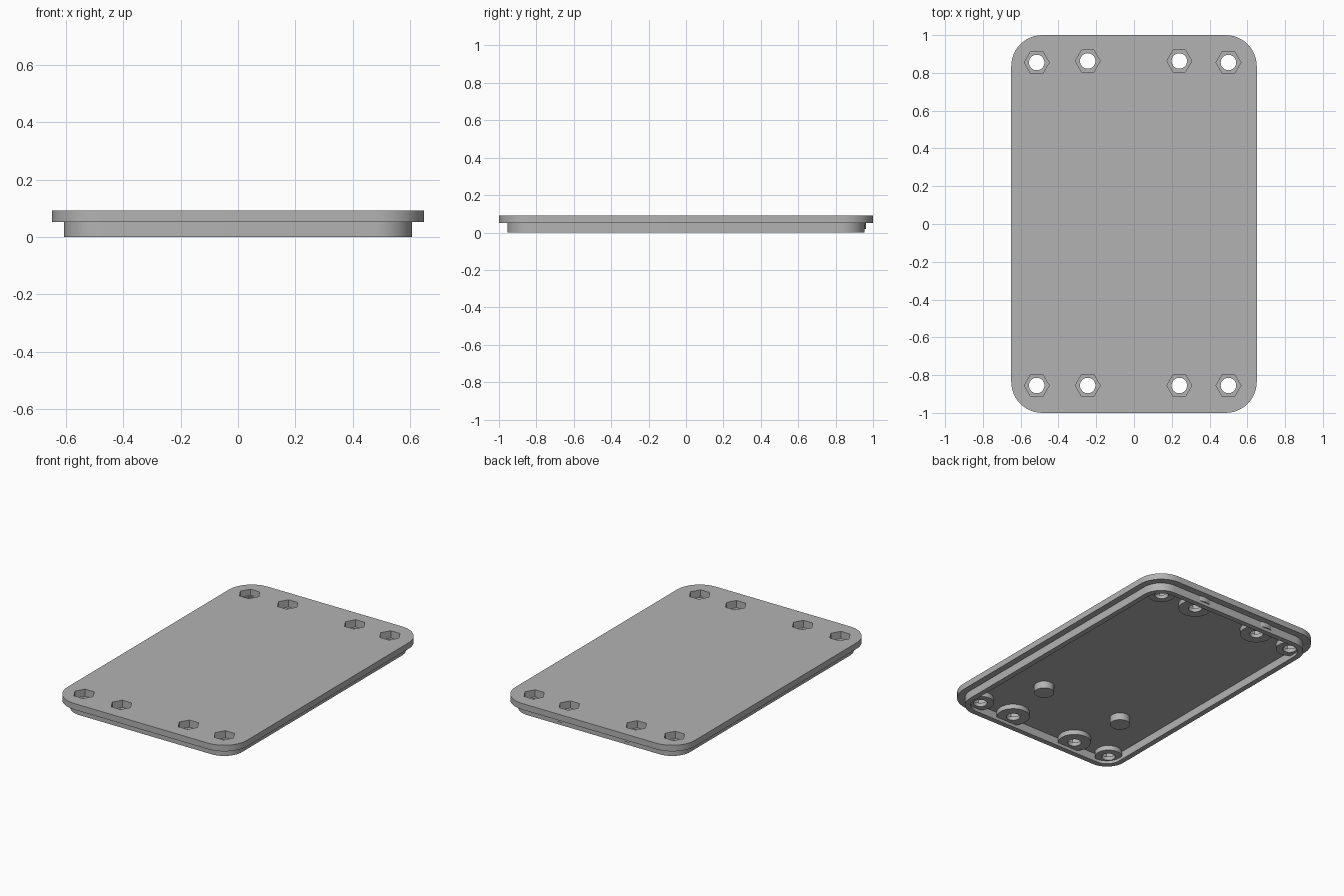
import bpy, bmesh
from math import sin, cos, pi

cube = bpy.data.objects.get("Cube")
if cube:
    bpy.data.objects.remove(cube, do_unlink=True)

grey = bpy.data.materials.new("plain_grey")
grey.use_nodes = True
grey.diffuse_color = (0.45, 0.45, 0.45, 1)
grey.node_tree.nodes["Principled BSDF"].inputs["Base Color"].default_value = (0.45, 0.45, 0.45, 1)

PLATE_TOP, PLATE_BASE = 0.092, 0.052
SCREWS = [(x, y) for x, y in ((-0.515, 0.855), (0.5, 0.855), (-0.245, 0.863), (0.24, 0.863),
                              (-0.515, -0.855), (0.5, -0.855), (-0.245, -0.855), (0.24, -0.855))]


def rounded(hx, hy, r, steps=12):
    """Outline of a rectangle with rounded corners."""
    pts = []
    for i, (sx, sy) in enumerate(((1, 1), (-1, 1), (-1, -1), (1, -1))):
        for k in range(steps + 1):
            a = (i + k / steps) * pi / 2
            pts.append((sx * (hx - r) + r * cos(a), sy * (hy - r) + r * sin(a)))
    return pts


def circle(x, y, r, sides=40):
    return [(x + r * cos(2 * pi * k / sides), y + r * sin(2 * pi * k / sides)) for k in range(sides)]


def prism(name, outline, z0, z1, hole=None):
    """Extrude an outline, with an optional matching inner outline as an opening."""
    bm = bmesh.new()
    n = len(outline)
    ring = lambda pts, z: [bm.verts.new((x, y, z)) for x, y in pts]
    low, high = ring(outline, z0), ring(outline, z1)

    def band(a, b):
        for k in range(n):
            bm.faces.new((a[k], a[(k + 1) % n], b[(k + 1) % n], b[k]))

    band(low, high)
    if hole:
        in_low, in_high = ring(hole, z0), ring(hole, z1)
        band(in_low, low)
        band(high, in_high)
        band(in_high, in_low)
    else:
        bm.faces.new(low[::-1])
        bm.faces.new(high)
    bmesh.ops.recalc_face_normals(bm, faces=bm.faces)
    mesh = bpy.data.meshes.new(name)
    bm.to_mesh(mesh)
    bm.free()
    mesh.materials.append(grey)
    obj = bpy.data.objects.new(name, mesh)
    bpy.context.collection.objects.link(obj)
    return obj


def cut(obj, cutter):
    mod = obj.modifiers.new("cut", 'BOOLEAN')
    mod.operation, mod.solver, mod.object = 'DIFFERENCE', 'EXACT', cutter
    bpy.context.view_layer.objects.active = obj
    bpy.ops.object.modifier_apply(modifier=mod.name)


# Lid plate and the locating rim beneath it
plate = prism("lid_plate", rounded(0.65, 1.0, 0.165), PLATE_BASE, PLATE_TOP)
rim = prism("locating_rim", rounded(0.608, 0.955, 0.13), 0, PLATE_BASE,
            rounded(0.573, 0.92, 0.095))
parts = [plate, rim]

# Screw bosses, with through holes and hexagonal nut pockets
for i, (x, y) in enumerate(SCREWS):
    radius = 0.083 if abs(x) > 0.4 else 0.1
    boss = prism(f"screw_boss_{i + 1}", circle(x, y, radius), 0.02, PLATE_BASE)
    pocket = prism("nut_pocket_cutter", circle(x, y, 0.066, 6), 0.045, 0.2)
    bore = prism("bore_cutter", circle(x, y, 0.041), -0.1, 0.3)
    for cutter in (pocket, bore):
        cut(plate, cutter)
        cut(boss, cutter)
        bpy.data.objects.remove(cutter, do_unlink=True)
    parts.append(boss)

# Two support pegs under the plate
for side, x in (("left", 0.3), ("right", -0.3)):
    parts.append(prism(f"support_peg_{side}", circle(x, -0.49, 0.061), 0.005, PLATE_BASE))

# Smooth curved walls, keep edges sharp
bpy.ops.object.select_all(action='DESELECT')
for obj in parts:
    obj.select_set(True)
bpy.context.view_layer.objects.active = plate
bpy.ops.object.shade_smooth_by_angle(angle=pi / 6)
